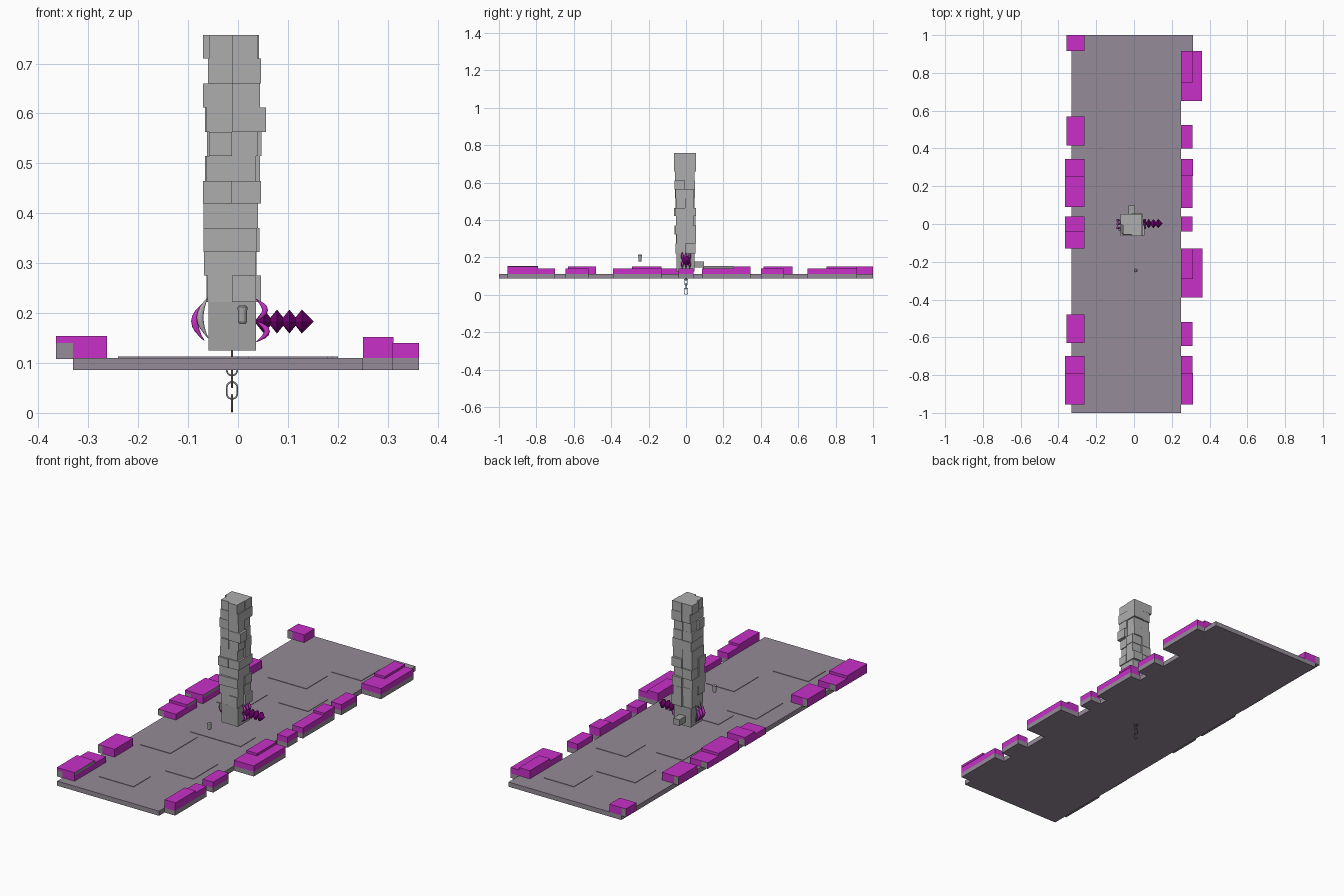
import bpy, bmesh, math, random
from mathutils import Matrix, Vector

if "Cube" in bpy.data.objects:
    bpy.data.objects.remove(bpy.data.objects["Cube"])
random.seed(4)

def mat(name, c):
    m = bpy.data.materials.new(name)
    m.diffuse_color = (*c, 1)
    m.use_nodes = True
    m.node_tree.nodes["Principled BSDF"].inputs["Base Color"].default_value = m.diffuse_color
    return m

FLOOR = mat("floor stone", (0.30, 0.26, 0.31))
STONE = mat("pillar stone", (0.42, 0.42, 0.42))
BASE = mat("base stone", (0.36, 0.36, 0.36))
PINK = mat("magenta", (0.58, 0.03, 0.58))
PURPLE = mat("dark purple", (0.17, 0.0, 0.17))
METAL = mat("chain metal", (0.30, 0.30, 0.30))

def finish(bm, name, mats):
    bm.normal_update()
    me = bpy.data.meshes.new(name)
    bm.to_mesh(me)
    bm.free()
    for m in mats:
        me.materials.append(m)
    ob = bpy.data.objects.new(name, me)
    bpy.context.collection.objects.link(ob)
    return ob

def add_box(bm, x0, x1, y0, y1, z0, z1):
    m = Matrix.Translation(((x0+x1)/2, (y0+y1)/2, (z0+z1)/2)) @ Matrix.Diagonal((x1-x0, y1-y0, z1-z0, 1))
    vs = bmesh.ops.create_cube(bm, size=1, matrix=m)["verts"]
    return {f for v in vs for f in v.link_faces}

def boxes(name, m, lst):
    bm = bmesh.new()
    for b in lst:
        add_box(bm, *b)
    return finish(bm, name, [m])

# Edge blocks: y from, y to, y of step (taller part lies on the "tall" side)
left = [(0.915, 1.0, None), (0.415, 0.57, None), (0.09, 0.345, (0.09, 0.255)),
        (-0.13, 0.04, (-0.04, 0.04)), (-0.63, -0.48, None), (-0.955, -0.70, (-0.955, -0.79))]
right = [(0.65, 0.915, 0.36, (0.75, 0.915)), (0.40, 0.525, 0.31, None),
         (0.085, 0.345, 0.31, (0.255, 0.345)), (-0.04, 0.04, 0.31, None),
         (-0.39, -0.13, 0.363, (-0.29, -0.13)), (-0.645, -0.52, 0.31, None),
         (-0.955, -0.70, 0.31, (-0.955, -0.79))]

# Floor slab with tabs under the right blocks
boxes("floor_slab", FLOOR, [(-0.331, 0.25, -1, 1, 0.086, 0.11), (0.25, 0.312, 0.915, 1, 0.086, 0.11)]
      + [(0.25, x1, a, b, 0.086, 0.11) for a, b, x1, s in right])

# Thin raised paving plates
boxes("paving_plates", FLOOR, [
    (x, x+w, y, y+d, 0.109, 0.1125) for x, y, w, d in
    [(-0.2, -0.85, 0.2, 0.14), (0.02, -0.62, 0.16, 0.2), (-0.24, -0.45, 0.17, 0.22),
     (-0.13, -0.2, 0.285, 0.12), (-0.22, 0.14, 0.15, 0.2), (0.02, 0.3, 0.17, 0.16),
     (-0.18, 0.5, 0.22, 0.17), (0.03, 0.72, 0.17, 0.15)]])

# Left edge blocks: magenta, with grey end faces beyond the slab
bm = bmesh.new()
for a, b, s in left:
    xo = -0.365 if s else -0.357
    top = 0.14 if s else 0.15
    add_box(bm, -0.331, -0.263, a, b, 0.108, top)
    for f in add_box(bm, xo, -0.331, a, b, 0.108, top):
        f.normal_update()
        if abs(f.normal.y) > 0.5 or f.normal.z < -0.5:
            f.material_index = 1
    if s:
        for f in add_box(bm, xo, -0.263, s[0], s[1], 0.14, 0.154):
            f.normal_update()
            if f.normal.x > 0.5:
                f.material_index = 1
finish(bm, "left_edge_blocks", [PINK, FLOOR])

# Right edge blocks
bm = bmesh.new()
for a, b, x1, s in right:
    add_box(bm, 0.25, x1, a, b, 0.11, 0.14)
    if s:
        add_box(bm, 0.25, 0.312, s[0], s[1], 0.14, 0.152)
finish(bm, "right_edge_blocks", [PINK])

# Pillar: rows of four uneven bricks
CX, CY = -0.012, -0.005
rows = [0.222, 0.275, 0.322, 0.37, 0.42, 0.465, 0.515, 0.563, 0.612, 0.66, 0.71, 0.757]
bricks = []
for i in range(11):
    for sx in (-1, 1):
        for sy in (-1, 1):
            ex = CX + sx * random.uniform(0.046, 0.059)
            ey = CY + sy * random.uniform(0.045, 0.06)
            if i == 7 and sx > 0 and sy < 0:
                ex = 0.056
            bricks.append((min(CX, ex), max(CX, ex), min(CY, ey), max(CY, ey), rows[i], rows[i+1]))
boxes("pillar_bricks", STONE, bricks)

# Base block and the small block behind it
boxes("pillar_base", BASE, [(-0.059, 0.036, -0.052, 0.045, 0.125, 0.222)])
boxes("rear_block", BASE, [(-0.03, 0.005, 0.045, 0.097, 0.145, 0.177)])

# Floating capsule in front
def cone(bm, r1, r2, z0, z1, n, m):
    bmesh.ops.create_cone(bm, cap_ends=True, segments=n, radius1=r1, radius2=r2, depth=z1-z0,
                          matrix=m @ Matrix.Translation((0, 0, (z0+z1)/2)))

bm = bmesh.new()
at = Matrix.Translation((0.009, -0.246, 0))
cone(bm, 0.006, 0.009, 0.178, 0.183, 12, at)
cone(bm, 0.009, 0.009, 0.183, 0.206, 12, at)
cone(bm, 0.010, 0.010, 0.206, 0.212, 12, at)
cone(bm, 0.010, 0.005, 0.212, 0.216, 12, at)
finish(bm, "capsule", [BASE])

# Spike of four diamond beads pointing right
bm = bmesh.new()
along = Matrix.Translation((0, 0.002, 0.183)) @ Matrix.Rotation(math.pi/2, 4, 'Y')
for x in (0.052, 0.078, 0.103, 0.128):
    cone(bm, 0.004, 0.024, x-0.016, x, 8, along)
    cone(bm, 0.024, 0.0 if x > 0.12 else 0.004, x, x+(0.024 if x > 0.12 else 0.016), 8, along)
finish(bm, "spike", [PURPLE])

# Swept tube along a point list
def tube(name, m, pts, r, cyclic=False, taper=False):
    cu = bpy.data.curves.new(name, 'CURVE')
    cu.dimensions = '3D'
    cu.bevel_depth = r
    cu.bevel_resolution = 1
    sp = cu.splines.new('POLY')
    sp.points.add(len(pts)-1)
    for i, p in enumerate(pts):
        sp.points[i].co = (*p, 1)
        if taper:
            sp.points[i].radius = max(0.1, math.sin(math.pi * i / (len(pts)-1)))
    sp.use_cyclic_u = cyclic
    cu.materials.append(m)
    ob = bpy.data.objects.new(name, cu)
    bpy.context.collection.objects.link(ob)

# Curved claws hugging both sides of the base
def claw(name, m, side, y, x_in, reach, r, z0, z1):
    pts = [(x_in + side*reach*math.sin(math.pi*t/8), y, z0+(z1-z0)*t/8) for t in range(9)]
    tube(name, m, pts, r, taper=True)

for y in (-0.02, 0.0, 0.02):
    claw("right_claw", PINK, 1, y, 0.036, 0.018, 0.007, 0.184, 0.228)
    claw("right_claw", PINK, 1, y, 0.036, 0.022, 0.007, 0.142, 0.184)
    claw("left_claw", PINK, -1, y, -0.068, 0.019, 0.008, 0.145, 0.222)
for y in (-0.028, 0.01):
    claw("left_grey_claw", STONE, -1, y, -0.060, 0.016, 0.008, 0.15, 0.232)

# Hanging chain, links turned alternately
for i, z in enumerate((0.019, 0.045, 0.068, 0.092, 0.116)):
    pts = []
    for k in range(16):
        a = 2*math.pi*(k+0.5)/16
        u = 0.0105*math.cos(a)
        w = 0.0105*math.sin(a) + math.copysign(0.0065, math.sin(a))
        pts.append((CX+u, 0, z+w) if i % 2 else (CX, u, z+w))
    tube("chain_link", METAL, pts, 0.002, cyclic=True)
